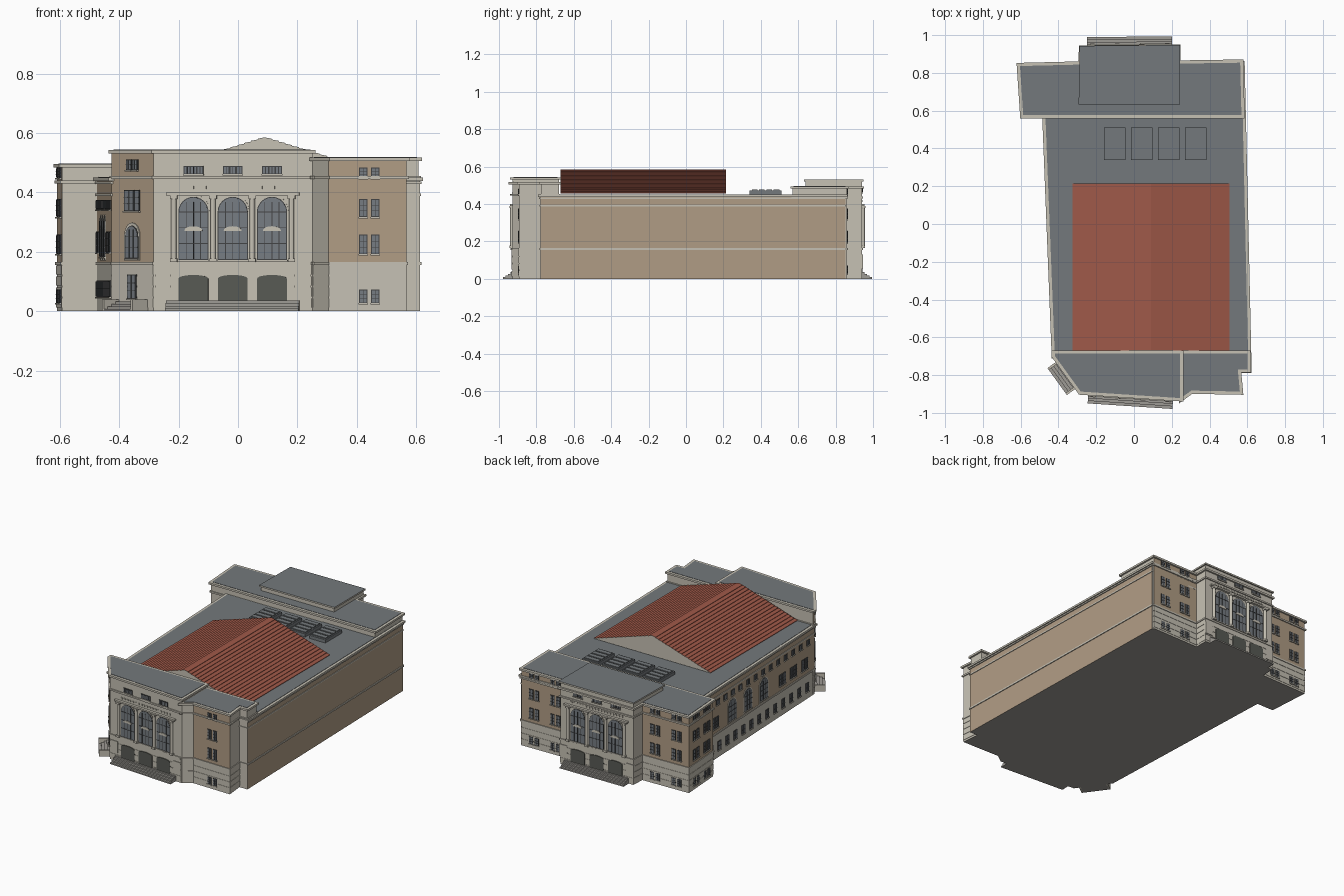
import bpy, bmesh, math
from mathutils import Vector

if "Cube" in bpy.data.objects:
    bpy.data.objects.remove(bpy.data.objects["Cube"])

# Colours
PALETTE = {"stone": (198, 193, 180), "tan_brick": (177, 157, 133), "roof_grey": (116, 121, 124),
           "clay_red": (158, 88, 72), "glass": (118, 124, 130), "dark_frame": (66, 67, 68),
           "door": (88, 90, 84), "step_grey": (158, 155, 149)}
NAMES = list(PALETTE)
MATS = []
for name, rgb in PALETTE.items():
    m = bpy.data.materials.new(name)
    m.use_nodes = True
    col = [((c / 255 + 0.055) / 1.055) ** 2.4 for c in rgb] + [1]
    m.diffuse_color = col
    m.node_tree.nodes["Principled BSDF"].inputs["Base Color"].default_value = col
    MATS.append(m)
STONE, TAN, ROOF, RED, GLASS, FRAME, DOOR, STEP = range(len(NAMES))


def finish(bm, name):
    bmesh.ops.recalc_face_normals(bm, faces=bm.faces)
    mesh = bpy.data.meshes.new(name)
    bm.to_mesh(mesh)
    bm.free()
    for m in MATS:
        mesh.materials.append(m)
    bpy.context.collection.objects.link(bpy.data.objects.new(name, mesh))


def extrude(bm, low, high, sides, top, bottom):
    """Solid between two matching loops of points; sides is a colour or a list per edge."""
    a = [bm.verts.new(p) for p in low]
    b = [bm.verts.new(p) for p in high]
    bm.faces.new(a[::-1]).material_index = bottom
    bm.faces.new(b).material_index = top
    n = len(a)
    for i in range(n):
        f = bm.faces.new((a[i], a[(i + 1) % n], b[(i + 1) % n], b[i]))
        f.material_index = sides[i] if isinstance(sides, list) else sides


def prism(bm, pts, z0, z1, sides, top=None, bottom=STEP):
    if top is None:
        top = sides[0] if isinstance(sides, list) else sides
    extrude(bm, [(x, y, z0) for x, y in pts], [(x, y, z1) for x, y in pts], sides, top, bottom)


def offset(pts, d):
    """Mitred outward offset of a counter-clockwise outline."""
    out, n = [], len(pts)
    for i in range(n):
        p, q, r = (Vector(pts[(i + k) % n]) for k in (-1, 0, 1))
        u, v = (q - p).normalized(), (r - q).normalized()
        a, b = Vector((u.y, -u.x)), Vector((v.y, -v.x))
        m = q + (a + b) * d / (1 + a.dot(b))
        out.append((m.x, m.y))
    return out


def block(name, pts, h, lower, upper, bands, courses=True):
    """Two-tone wing with string courses, cornice and a flat roof behind a stone rim."""
    bm = bmesh.new()
    prism(bm, pts, 0, 0.16, lower)
    prism(bm, pts, 0.16, h, upper)
    for z, t, d in bands + [(0.155, 0.01, 0.005), (h - 0.012, 0.012, 0.011)]:
        prism(bm, offset(pts, d), z, z + t, STONE, STONE, STONE)
    if courses:
        for k in range(4):
            z = 0.012 + k * 0.037
            prism(bm, offset(pts, 0.002), z, z + 0.031, STONE, STONE, STONE)
    prism(bm, offset(pts, -0.006), h, h + 0.002, ROOF)
    finish(bm, name)


class Wall:
    """Places flat outlines (u along the wall, z up) on a vertical wall from p to q."""
    def __init__(self, p, q):
        self.p, self.q = Vector(p), Vector(q)
        self.u = (self.q - self.p).normalized()
        self.n = Vector((self.u.y, -self.u.x))
        self.length = (self.q - self.p).length
        self.bm = bmesh.new()

    def at(self, s, z, d):
        v = self.p + self.u * s + self.n * d
        return (v.x, v.y, z)

    def plate(self, outline, d, mat, back=-0.004):
        extrude(self.bm, [self.at(s, z, back) for s, z in outline],
                [self.at(s, z, d) for s, z in outline], mat, mat, mat)

    def box(self, s, w, z0, z1, d, mat, back=-0.004):
        self.plate([(s - w, z0), (s + w, z0), (s + w, z1), (s - w, z1)], d, mat, back)

    def arch(self, s, w, z0, z1, rise, d, mat):
        top = [(s + w * math.cos(t * math.pi / 12), z1 - rise + rise * math.sin(t * math.pi / 12))
               for t in range(13)]
        self.plate([(s - w, z0), (s + w, z0)] + top, d, mat)

    def window(self, s, w, z0, z1, cols=1, rows=2, arched=False):
        r, e = (w if arched else 0), 0.003
        if arched:
            self.arch(s, w + e, z0 - e, z1 + e, r + e, 0.004, FRAME)
            self.arch(s, w, z0, z1, r, 0.005, GLASS)
        else:
            self.box(s, w + e, z0 - e, z1 + e, 0.004, FRAME)
            self.box(s, w, z0, z1, 0.005, GLASS)
        for k in range(1, cols):
            self.box(s - w + 2 * w * k / cols, 0.0012, z0, z1 - r * 0.3, 0.007, FRAME)
        for k in range(1, rows):
            z = z0 + (z1 - r - z0) * k / (rows - 1 if arched else rows)
            self.box(s, w, z - 0.001, z + 0.001, 0.007, FRAME)
        self.box(s, w + 0.005, z0 - 0.008, z0 - e, 0.008, STONE)

    def pair(self, s, z0, z1, gap=0.02, w=0.011):
        for k in (-1, 1):
            self.window(s + k * gap, w, z0, z1, 2, 3)

    def column(self, s, z0, z1, r=0.009, d=0.008):
        ring = [(r * math.cos(k * math.pi / 6), r * math.sin(k * math.pi / 6)) for k in range(12)]
        c = self.at(s, 0, d)
        prism(self.bm, [(c[0] + x, c[1] + y) for x, y in ring], z0, z1, STONE)
        self.box(s, r * 1.3, z0, z0 + 0.012, d + r * 1.2, STONE)
        self.box(s, r * 1.4, z1 - 0.012, z1, d + r * 1.3, STONE)

    def steps(self, s, w, count, rise, run):
        for k in range(count):
            self.box(s, w, 0, rise * (k + 1), run * (count - k), STEP)


def pavilion(wall, name):
    """Three arched bays between columns, over three doorways."""
    c, bay = wall.length / 2, 0.1325
    for k in (-1, 0, 1):
        s = c + k * bay
        wall.arch(s, 0.055, 0.172, 0.392, 0.055, 0.003, STONE)
        wall.window(s, 0.048, 0.175, 0.382, 4, 4, True)
        wall.arch(s, 0.03, 0.27, 0.286, 0.014, 0.009, STONE)
        wall.arch(s, 0.05, 0.03, 0.122, 0.012, 0.005, DOOR)
        for j in (-1, 0, 1):
            wall.window(s + j * 0.022, 0.008, 0.464, 0.486, 2, 1)
    for k in (-1.5, -0.5, 0.5, 1.5):
        wall.column(c + k * bay, 0.166, 0.39)
    for k in range(18):
        wall.box(c + (k - 8.5) * 0.021, 0.005, 0.412, 0.422, 0.004, STONE)
    wall.box(c, 0.225, 0.39, 0.4, 0.016, STONE)
    for k in (-1, 1):
        wall.box(c + k * 0.235, 0.027, 0.055, 0.13, 0.006, STONE)
    wall.steps(c, 0.225, 4, 0.009, 0.0135)
    finish(wall.bm, name)


# Main building masses
A, B, C, D = (-0.285, -0.893), (0.25, -0.928), (0.305, -0.888), (0.567, -0.893)
O = (-0.425, -0.70)
block("front_pavilion_block", [A, B, (0.25, -0.68), (-0.425, -0.68), O], 0.543,
      STONE, [STONE, STONE, STONE, TAN, TAN], [(0.445, 0.01, 0.007)])
block("front_wing_block", [B, C, D, (0.556, -0.775), (0.608, -0.775), (0.606, -0.68), (0.25, -0.68)],
      0.517, STONE, [STONE, TAN] + [STONE] * 5, [(0.445, 0.01, 0.007)])
HL, HB = (-0.425, -0.70), (-0.475, 0.57)
hall_sides = [STONE, STONE, STONE, TAN, STONE, STONE, STONE]
block("main_hall_block", [HL, (0.5, -0.70), (0.5, -0.779), (0.612, -0.779), (0.575, 0.852),
      (0.2, 0.852), (0.2, 0.57), HB], 0.45, hall_sides + [STONE], hall_sides + [TAN],
      [(0.388, 0.008, 0.004), (0.428, 0.008, 0.006)], False)
G, H, I, J = (0.568, 0.86), (0.235, 0.855), (0.235, 0.94), (-0.28, 0.935)
K, L, M = (-0.285, 0.85), (-0.61, 0.842), (-0.592, 0.57)
block("rear_block", [M, (0.575, 0.57), G, H, I, J, K, L], 0.495, STONE,
      [STONE, STONE, TAN, STONE, STONE, STONE, TAN, TAN], [(0.43, 0.01, 0.007)])

# Raised roof over the rear pavilion
bm = bmesh.new()
attic = [(-0.285, 0.64), (0.235, 0.64), I, J]
prism(bm, attic, 0.49, 0.525, STONE)
prism(bm, offset(attic, 0.008), 0.522, 0.532, STONE, ROOF)
finish(bm, "rear_attic")

# Tiled gable roof with stepped courses
bm = bmesh.new()
ridge, half, z_eave, z_top, rows = 0.09, 0.415, 0.456, 0.585, 18
slope = []
for k in range(rows):
    u = half * (1 - k / rows)
    z = z_eave + (z_top - z_eave) * k / rows
    slope += [(u, z), (u, z + 0.003)]
profile = [(ridge + u, z) for u, z in slope] + [(ridge, z_top)] + [(ridge - u, z) for u, z in slope[::-1]]
extrude(bm, [(x, -0.67, z) for x, z in profile], [(x, 0.215, z) for x, z in profile], RED, STONE, STONE)
finish(bm, "tiled_roof")

# Louvred skylights
bm = bmesh.new()
for k in range(4):
    x = -0.103 + k * 0.143
    prism(bm, [(x - 0.057, 0.34), (x + 0.057, 0.34), (x + 0.057, 0.51), (x - 0.057, 0.51)], 0.45, 0.472, ROOF)
    for j in range(4):
        y = 0.352 + j * 0.039
        prism(bm, [(x - 0.05, y), (x + 0.05, y), (x + 0.05, y + 0.03), (x - 0.05, y + 0.03)], 0.47, 0.478, ROOF)
finish(bm, "skylights")

# Front and rear pavilions
pavilion(Wall(A, B), "front_pavilion_details")
pavilion(Wall(I, J), "rear_pavilion_details")

# Paired windows on the wings
ROWS = [(0.03, 0.07), (0.195, 0.255), (0.32, 0.375), (0.452, 0.48)]
for name, p, q, spots in (("front_wing_windows", C, D, [0.137]),
                          ("rear_left_windows", G, H, [0.09, 0.24]),
                          ("rear_right_windows", K, L, [0.09, 0.24]),
                          ("rear_side_windows", L, M, [0.08, 0.2])):
    wall = Wall(p, q)
    for s in spots:
        for z0, z1 in ROWS:
            wall.pair(s, z0, z1)
    finish(wall.bm, name)

# Angled corner entrance
wall = Wall(O, A)
c = wall.length / 2
wall.window(c, 0.022, 0.045, 0.12, 2, 3)
wall.arch(c, 0.044, 0.17, 0.298, 0.044, 0.003, STONE)
wall.window(c, 0.034, 0.18, 0.285, 3, 3, True)
for k in (-1, 0, 1):
    wall.window(c + k * 0.03, 0.011, 0.34, 0.405, 1, 3)
for k in (-1, 1):
    wall.window(c + k * 0.018, 0.012, 0.478, 0.508, 2, 2)
    wall.box(c + k * 0.082, 0.006, 0, 0.04, 0.064, STONE)
wall.steps(c, 0.08, 4, 0.008, 0.016)
finish(wall.bm, "corner_entrance")

# Long side with three tall arched windows
wall = Wall(HB, HL)
for k in range(15):
    wall.window(0.065 + k * 0.081, 0.014, 0.345, 0.372, 2, 1)
    if k < 14:
        wall.window(0.07 + k * 0.086, 0.014, 0.05, 0.1, 2, 2)
for k in (-1, 0, 1):
    wall.arch(0.55 + k * 0.17, 0.048, 0.17, 0.325, 0.048, 0.003, STONE)
    wall.window(0.55 + k * 0.17, 0.038, 0.185, 0.315, 3, 4, True)
for s in (0.08, 0.2, 0.92, 1.04, 1.16):
    wall.pair(s, 0.2, 0.265, 0.018, 0.012)
finish(wall.bm, "long_side_windows")
